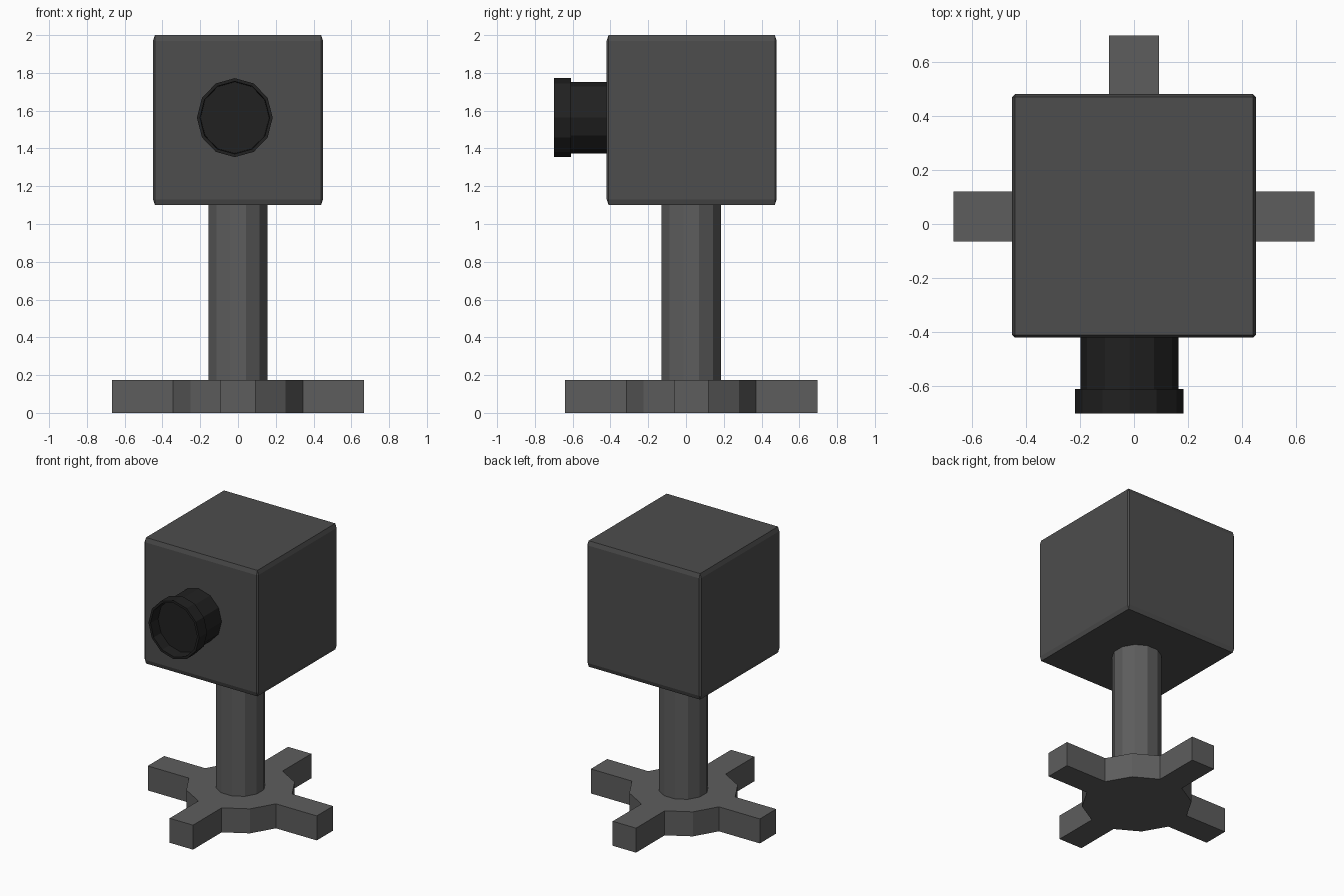
import bpy, bmesh
from math import radians, sin, cos
from mathutils import Matrix, Vector

if "Cube" in bpy.data.objects:
    bpy.data.objects.remove(bpy.data.objects["Cube"])

CY = 0.028  # body centre in y


def material(name, v):
    m = bpy.data.materials.new(name)
    m.diffuse_color = (v, v, v, 1)
    m.use_nodes = True
    m.node_tree.nodes["Principled BSDF"].inputs["Base Color"].default_value = m.diffuse_color
    return m


def finish(bm, name, mat):
    bmesh.ops.recalc_face_normals(bm, faces=bm.faces)
    me = bpy.data.meshes.new(name)
    bm.to_mesh(me)
    bm.free()
    me.materials.append(mat)
    ob = bpy.data.objects.new(name, me)
    bpy.context.collection.objects.link(ob)
    return ob


def twelve_gon(bm, r, z):
    pts = [radians(15 + 30 * i) for i in range(12)]
    return bm.faces.new([bm.verts.new((r * cos(a), r * sin(a) + CY, z)) for a in pts])


def extrude(bm, face, offset):
    new = bmesh.ops.extrude_discrete_faces(bm, faces=[face])["faces"][0]
    bmesh.ops.translate(bm, vec=Vector(offset), verts=new.verts)
    return new


metal = material("stand_grey", 0.11)
casing = material("casing_grey", 0.075)
black = material("lens_black", 0.015)

# Stand base: twelve-sided hub with a foot pulled out of every third side
bm = bmesh.new()
bottom = twelve_gon(bm, 0.356, 0)
ext = bmesh.ops.extrude_face_region(bm, geom=[bottom], use_keep_orig=True)["geom"]
bmesh.ops.translate(bm, vec=(0, 0, 0.175), verts=[g for g in ext if isinstance(g, bmesh.types.BMVert)])
bmesh.ops.recalc_face_normals(bm, faces=bm.faces)
bm.normal_update()
feet = [f for f in bm.faces if max(abs(f.normal.x), abs(f.normal.y)) > 0.99]
for f in feet:
    extrude(bm, f, f.normal * 0.324)
finish(bm, "stand_base", metal)

# Post
bm = bmesh.new()
low = twelve_gon(bm, 0.162, 0.17)
ext = bmesh.ops.extrude_face_region(bm, geom=[low], use_keep_orig=True)["geom"]
bmesh.ops.translate(bm, vec=(0, 0, 0.94), verts=[g for g in ext if isinstance(g, bmesh.types.BMVert)])
finish(bm, "post", metal)

# Casing: box with a chamfer that is taller than it is wide
bm = bmesh.new()
bmesh.ops.create_cube(bm, size=1, matrix=Matrix.Diagonal((0.9, 0.9, 0.3, 1)))
bmesh.ops.bevel(bm, geom=bm.edges[:], offset=0.01, segments=1, affect='EDGES')
bmesh.ops.scale(bm, vec=(1, 1, 3), verts=bm.verts)
bmesh.ops.translate(bm, vec=(0, 0.03, 1.55), verts=bm.verts)
finish(bm, "casing", casing)

# Lens: barrel, raised rim and recessed glass as one turned profile (radius, y)
bm = bmesh.new()
profile = [(0.189, -0.40), (0.189, -0.61), (0.209, -0.61), (0.209, -0.70),
           (0.192, -0.70), (0.189, -0.62)]
rings = []
for r, y in profile:
    rings.append([bm.verts.new((-0.017 + 0.96 * r * sin(radians(30 * i)), y,
                                1.563 + r * cos(radians(30 * i)))) for i in range(12)])
for a, b in zip(rings, rings[1:]):
    for i in range(12):
        j = (i + 1) % 12
        bm.faces.new((a[i], a[j], b[j], b[i]))
bm.faces.new(rings[0])
bm.faces.new(rings[-1])
finish(bm, "lens", black)
